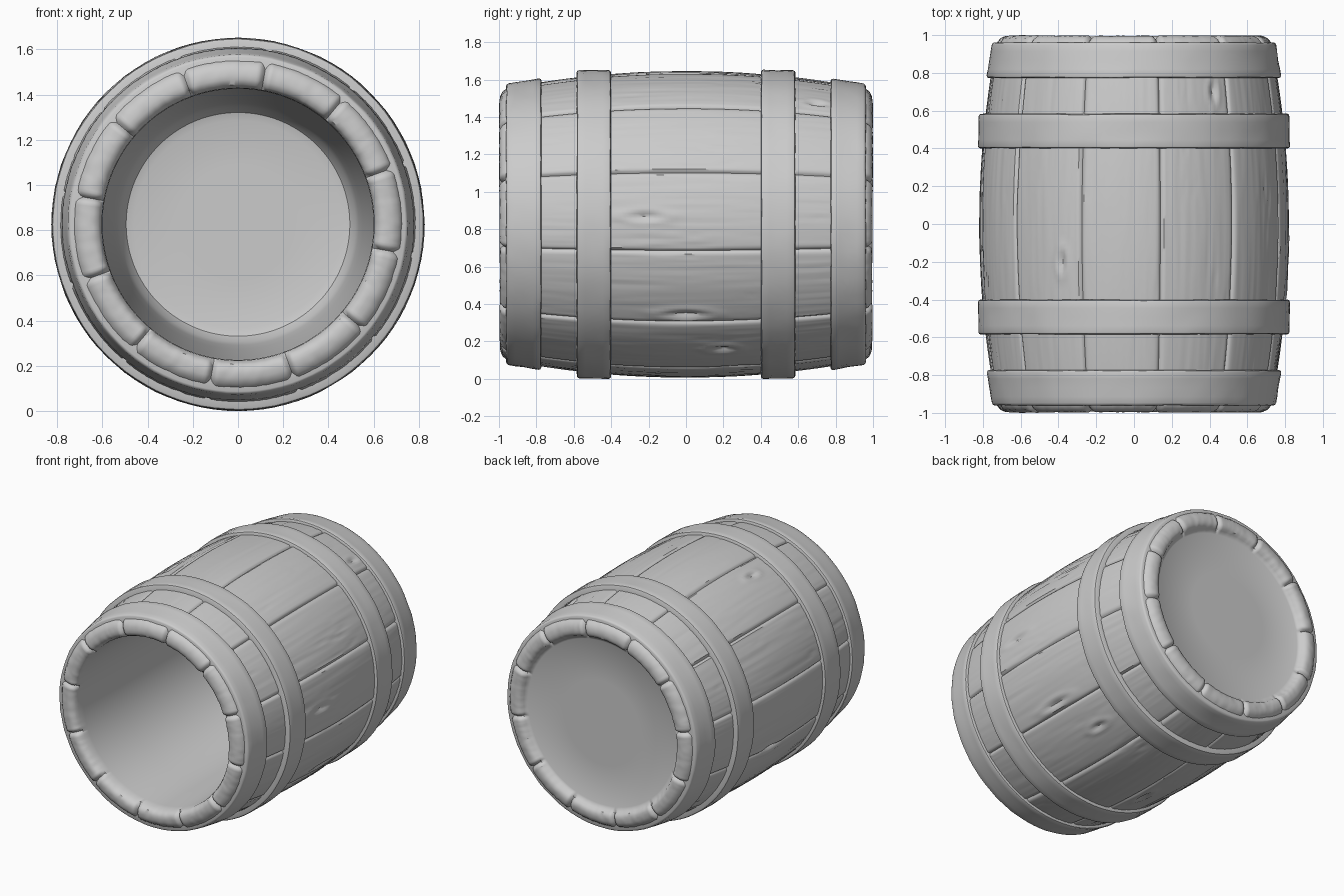
import bpy, bmesh, math, random
from mathutils import Vector, noise

if "Cube" in bpy.data.objects:
    bpy.data.objects.remove(bpy.data.objects["Cube"])

random.seed(4)
ZC = 0.826                      # height of the barrel axis
STAVES = 12
FIRST = math.radians(20)        # angle of the first stave joint
STEP = 2 * math.pi / STAVES


def lathe(name, profile, angles, closed, disp):
    """Revolve (y, r) points around the y axis, moving each along its normal."""
    bm = bmesh.new()
    n = len(profile)
    normals = []
    for i in range(n):
        a = profile[(i - 1) % n] if closed else profile[max(i - 1, 0)]
        b = profile[(i + 1) % n] if closed else profile[min(i + 1, n - 1)]
        normals.append(Vector((b[1] - a[1], a[0] - b[0])).normalized())
    rings = []
    for ang in angles:
        ring = []
        for i, (y, r) in enumerate(profile):
            d = disp(i, y, r, ang) if r > 0 else 0
            yy, rr = y + normals[i].x * d, r + normals[i].y * d
            ring.append(bm.verts.new((rr * math.cos(ang), yy, ZC + rr * math.sin(ang))))
        rings.append(ring)
    for k in range(len(rings)):
        p, q = rings[k], rings[(k + 1) % len(rings)]
        for i in range(n if closed else n - 1):
            j = (i + 1) % n
            bm.faces.new((p[i], p[j], q[j], q[i]))
    bmesh.ops.remove_doubles(bm, verts=bm.verts, dist=1e-5)
    bmesh.ops.recalc_face_normals(bm, faces=bm.faces)
    me = bpy.data.meshes.new(name)
    bm.to_mesh(me)
    bm.free()
    ob = bpy.data.objects.new(name, me)
    bpy.context.collection.objects.link(ob)
    bpy.ops.object.select_all(action='DESELECT')
    ob.select_set(True)
    bpy.context.view_layer.objects.active = ob
    bpy.ops.object.shade_smooth_by_angle(angle=math.radians(40))
    return ob


# barrel profile: back head, back rim, bulging outside, front rim, hollow inside
back_head = [(0.95, 0), (0.95, 0.3), (0.95, 0.585), (0.957, 0.598)]
rim = [(0.97, 0.606), (0.988, 0.616), (1.0, 0.64), (1.0, 0.66), (0.998, 0.682),
       (0.985, 0.71), (0.965, 0.726)]
outside = [(0.95 - 1.9 * i / 76, 0.82 - 0.1 * (0.95 - 1.9 * i / 76) ** 2) for i in range(77)]
front_rim = [(-y, r) for y, r in reversed(rim)]
inside = [(-0.95, 0.603), (-0.9, 0.6), (-0.5, 0.592), (0, 0.577), (0.5, 0.553), (0.75, 0.535),
          (0.83, 0.52), (0.87, 0.495), (0.88, 0.46), (0.88, 0.25), (0.88, 0)]
profile = back_head + rim + outside + front_rim + inside
r0, o0 = len(back_head), len(back_head) + len(rim)
o1 = o0 + len(outside)
r1 = o1 + len(front_rim)

# knots in the wood: angle, y, half length
knots = [(math.radians(a), y, l) for a, y, l in
         [(3, -0.22, 0.14), (118, -0.2, 0.08), (57, 0.7, 0.08), (-36, 0.0, 0.16),
          (200, 0.15, 0.12), (255, -0.15, 0.1), (305, 0.2, 0.1)]]
inset = [random.uniform(0, 0.007) for _ in range(STAVES)]
shift = [random.uniform(0, 50) for _ in range(STAVES)]


def wood(i, y, r, ang):
    if i < r0 or i >= r1:                       # smooth head and hollow
        return 0
    s = int((ang - FIRST) / STEP + 1e-6) % STAVES
    t = ((ang - FIRST) / STEP + 1e-6) % 1
    edge = min(t, 1 - t)
    on_end = i < o0 or i >= o1
    joint = max(0, 1 - edge / (0.06 if on_end else 0.035))
    d = -(0.022 if on_end else 0.014) * joint ** 1.3
    if on_end:                                  # chipped end grain
        d -= inset[s] + 0.005 * abs(noise.noise(Vector((ang * 14, r * 25, shift[s]))))
        return d
    bend = 0
    for ka, ky, kl in knots:
        da = (ang - ka + math.pi) % (2 * math.pi) - math.pi
        q = math.hypot((y - ky) / kl, da * r / 0.035)
        if q < 3:
            bend += 0.03 * math.exp(-q * q / 2) * (1 if da > 0 else -1)
            d += 0.005 * math.exp(-(q - 1) ** 2 * 8) - 0.014 * math.exp(-q * q * 5)
    g = noise.noise(Vector(((ang + bend) * 32, y * 1.6, shift[s])))
    crack = noise.noise(Vector(((ang + bend) * 17, y * 1.1 + 7, shift[s] + 20)))
    d -= 0.004 * abs(g)
    d -= 0.008 * max(0, 1 - abs(crack) * 14) * max(0, noise.noise(Vector((ang * 3, y * 2, 9))))
    return d


# columns are packed closer around each stave joint
cols = [0, 0.018, 0.04, 0.07] + [0.1 + 0.8 * k / 24 for k in range(25)] + [0.93, 0.96, 0.982]
angles = [FIRST + (s + t) * STEP for s in range(STAVES) for t in cols]
lathe("barrel_staves", profile, angles, False, wood)


def hoop(name, ya, ra, yb, rb, sign):
    """Iron band from (ya, ra) to (yb, rb) with rounded, slightly worn edges."""
    e = 0.012
    slope = (rb - ra) / (yb - ya)
    pts = [(ya, ra - 0.06), (ya, ra - e), (ya + e * 0.35, ra - e * 0.3), (ya + e * 1.2, ra)]
    pts += [(ya + (yb - ya) * f, ra + (rb - ra) * f) for f in (0.25, 0.5, 0.75)]
    pts += [(yb - e * 1.2, rb - slope * e), (yb - e * 0.35, rb - e * 0.3), (yb, rb - e),
            (yb, rb - 0.06)]
    pts = [(y * sign, r) for y, r in pts]
    if sign > 0:
        pts.reverse()
    seed = random.uniform(0, 50)

    def worn(i, y, r, ang):
        p = Vector((math.cos(ang) * 5, math.sin(ang) * 5, y * 9 + seed))
        return -0.006 * abs(noise.noise(p))
    lathe(name, pts, [2 * math.pi * k / 96 for k in range(96)], True, worn)


for side, sign in (("front", -1), ("back", 1)):
    hoop(side + "_middle_hoop", 0.40, 0.827, 0.585, 0.824, sign)
    hoop(side + "_end_hoop", 0.772, 0.781, 0.962, 0.752, sign)
